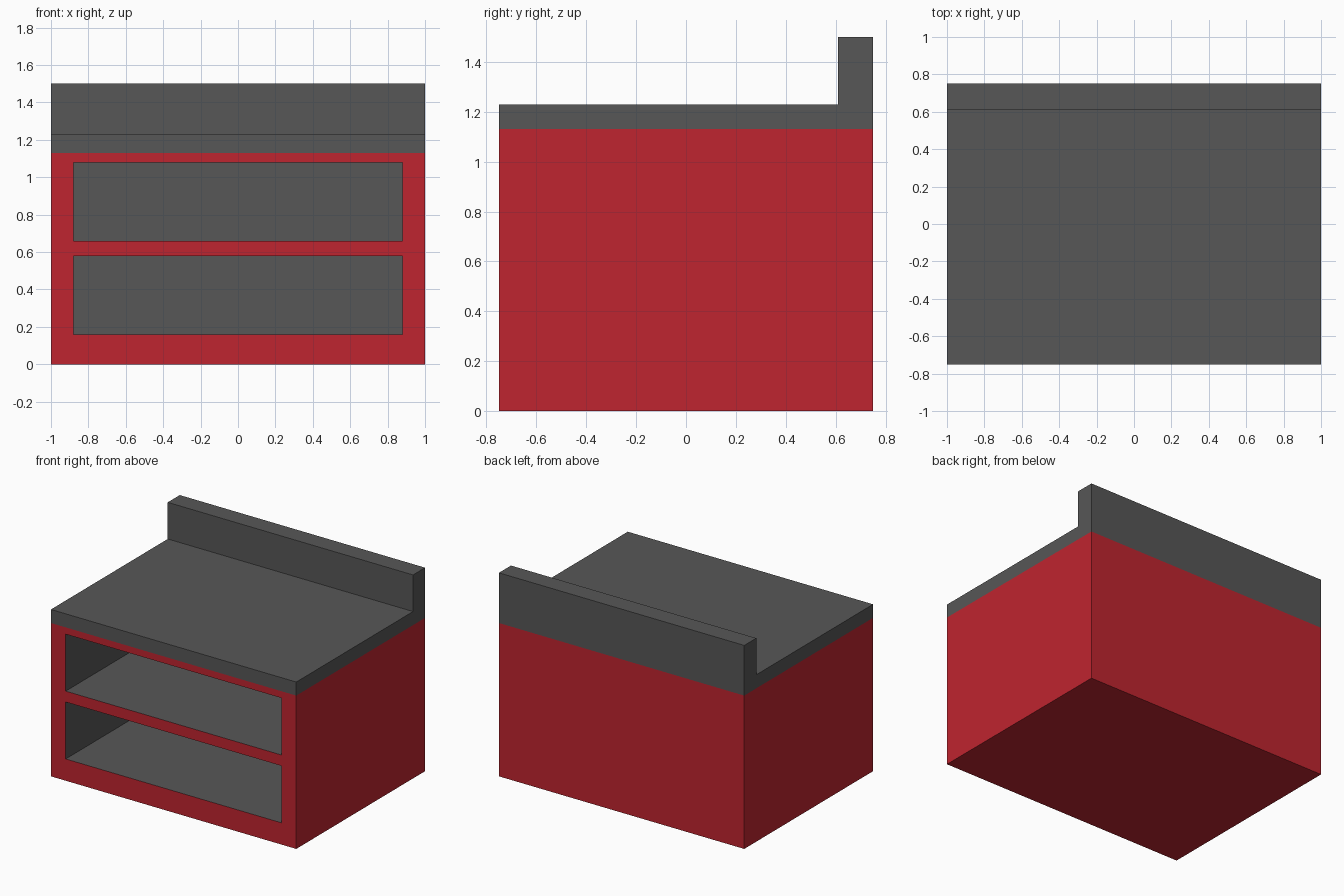
import bpy, bmesh
from mathutils import Vector

if "Cube" in bpy.data.objects:
    bpy.data.objects.remove(bpy.data.objects["Cube"])


def material(name, colour):
    m = bpy.data.materials.new(name)
    m.diffuse_color = (*colour, 1)
    m.use_nodes = True
    m.node_tree.nodes["Principled BSDF"].inputs["Base Color"].default_value = m.diffuse_color
    return m


red = material("red_paint", (0.52, 0.018, 0.029))
grey = material("dark_grey", (0.095, 0.095, 0.095))

W, D, BODY_H = 1.0, 0.75, 1.13
OPEN_X = 0.88
OPENINGS = [(0.16, 0.58), (0.66, 1.08)]
CAVITY_BACK = 0.61


def finish(bm, name, mats):
    mesh = bpy.data.meshes.new(name)
    bm.to_mesh(mesh)
    bm.free()
    for m in mats:
        mesh.materials.append(m)
    ob = bpy.data.objects.new(name, mesh)
    bpy.context.collection.objects.link(ob)
    return ob


# Red cabinet: cut the box along the opening edges, then push the openings in
bm = bmesh.new()
bmesh.ops.create_cube(bm, size=1)
for v in bm.verts:
    v.co = Vector((v.co.x * 2 * W, v.co.y * 2 * D, (v.co.z + 0.5) * BODY_H))
cuts = [((x, 0, 0), (1, 0, 0)) for x in (-OPEN_X, OPEN_X)]
cuts += [((0, 0, z), (0, 0, 1)) for pair in OPENINGS for z in pair]
for co, no in cuts:
    bmesh.ops.bisect_plane(bm, geom=bm.verts[:] + bm.edges[:] + bm.faces[:],
                           plane_co=co, plane_no=no)
bm.normal_update()
holes = []
for f in bm.faces:
    c = f.calc_center_median()
    if f.normal.y < -0.9 and abs(c.x) < OPEN_X and any(a < c.z < b for a, b in OPENINGS):
        holes.append(f)
backs = bmesh.ops.extrude_discrete_faces(bm, faces=holes)["faces"]
for f in backs:
    for v in f.verts:
        v.co.y = CAVITY_BACK
    f.material_index = 1
    for e in f.edges:
        for side in e.link_faces:
            side.material_index = 1   # grey compartment lining
finish(bm, "cabinet_body", [red, grey])

# Grey worktop with raised back edge: L profile extruded along x
profile = [(-D, BODY_H), (D, BODY_H), (D, 1.5), (0.61, 1.5), (0.61, 1.23), (-D, 1.23)]
bm = bmesh.new()
face = bm.faces.new([bm.verts.new((-W, y, z)) for y, z in profile])
ext = bmesh.ops.extrude_face_region(bm, geom=[face], use_keep_orig=True)["geom"]
for v in ext:
    if isinstance(v, bmesh.types.BMVert):
        v.co.x = W
bmesh.ops.recalc_face_normals(bm, faces=bm.faces[:])
finish(bm, "worktop", [grey])
